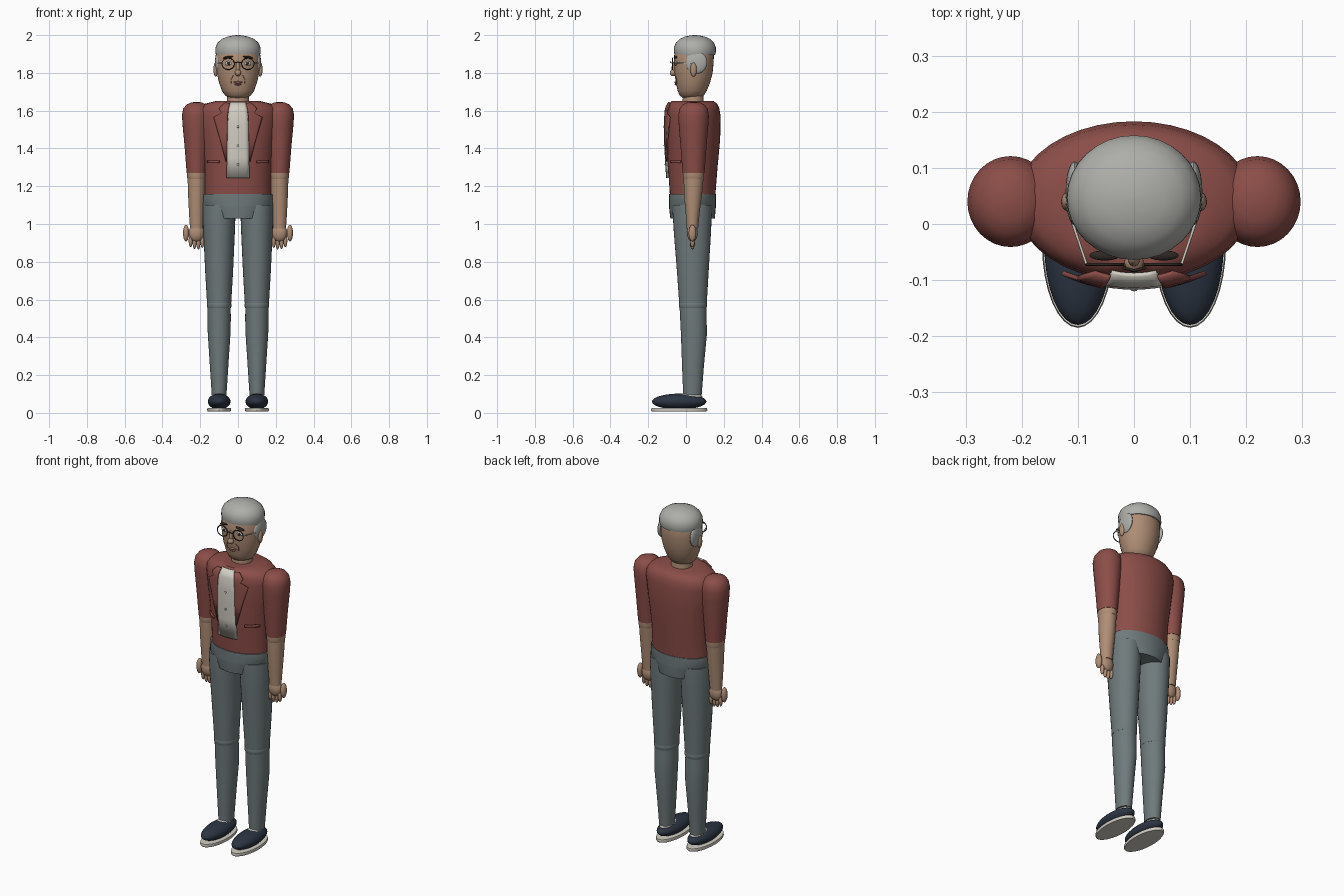
import bpy, bmesh, math
from mathutils import Vector, Matrix


def material(name, r, g, b):
    m = bpy.data.materials.new(name)
    m.diffuse_color = (r, g, b, 1)
    return m


RED = material("red_cloth", .26, .075, .065)
GREY = material("trouser_cloth", .16, .195, .20)
SKIN = material("skin", .43, .27, .18)
HAIR = material("grey_hair", .42, .42, .40)
WHITE = material("off_white", .65, .62, .55)
NAVY = material("navy", .025, .035, .055)
DARK = material("dark", .03, .022, .018)
LIP = material("lip", .35, .16, .13)
EYE = material("eye_white", .8, .8, .78)


def finish(name, bm, mat, angle=40):
    bmesh.ops.recalc_face_normals(bm, faces=bm.faces)
    me = bpy.data.meshes.new(name)
    bm.to_mesh(me)
    bm.free()
    me.materials.append(mat)
    me.shade_smooth()
    me.set_sharp_from_angle(angle=math.radians(angle))
    ob = bpy.data.objects.new(name, me)
    bpy.context.collection.objects.link(ob)
    return ob


def loft(name, rings, mat, cx=0, segs=32):
    """Stack of elliptical rings (z, centre y, rx, ry), capped at both ends."""
    bm = bmesh.new()
    loops = []
    for z, cy, rx, ry in rings:
        loops.append([bm.verts.new((cx + rx * math.cos(t), cy + ry * math.sin(t), z))
                      for t in (2 * math.pi * i / segs for i in range(segs))])
    for a, b in zip(loops, loops[1:]):
        for i in range(segs):
            j = (i + 1) % segs
            bm.faces.new((a[i], a[j], b[j], b[i]))
    bm.faces.new(loops[0])
    bm.faces.new(loops[-1])
    return finish(name, bm, mat)


def ball(name, loc, size, mat, tilt=0, segs=20):
    """Ellipsoid with half sizes, tilted about y."""
    bm = bmesh.new()
    bmesh.ops.create_uvsphere(bm, u_segments=segs, v_segments=segs // 2 + 2, radius=1)
    bm.transform(Matrix.Translation(loc) @ Matrix.Rotation(tilt, 4, 'Y') @ Matrix.Diagonal((*size, 1)))
    return finish(name, bm, mat)


def wire(name, pts, r, mat, cyclic=False):
    cu = bpy.data.curves.new(name, 'CURVE')
    cu.dimensions = '3D'
    cu.bevel_depth = r
    cu.bevel_resolution = 2
    cu.use_fill_caps = True
    sp = cu.splines.new('POLY')
    sp.points.add(len(pts) - 1)
    for p, q in zip(sp.points, pts):
        p.co = (*q, 1)
    sp.use_cyclic_u = cyclic
    cu.materials.append(mat)
    ob = bpy.data.objects.new(name, cu)
    bpy.context.collection.objects.link(ob)


# jacket body
TORSO = [(1.15, .035, .175, .12), (1.30, .036, .178, .131), (1.45, .039, .195, .142),
         (1.57, .040, .212, .143), (1.61, .039, .208, .138), (1.635, .038, .18, .128), (1.65, .036, .12, .112)]
loft("jacket_body", TORSO, RED, segs=40)


def front_y(x, z, off):
    for a, b in zip(TORSO, TORSO[1:]):
        if a[0] <= z <= b[0]:
            t = (z - a[0]) / (b[0] - a[0])
            cy, rx, ry = (a[i] + t * (b[i] - a[i]) for i in (1, 2, 3))
            return cy - ry * math.sqrt(max(0, 1 - (x / rx) ** 2)) - off


def sheet(name, rows, off, mat, n=6):
    """Cloth panel lying on the jacket front, rows of (z, x start, x end)."""
    bm = bmesh.new()
    grid = []
    for z, x0, x1 in rows:
        xs = [x0 + (x1 - x0) * i / n for i in range(n + 1)]
        grid.append([bm.verts.new((x, front_y(x, z, off), z)) for x in xs])
    for a, b in zip(grid, grid[1:]):
        for i in range(n):
            bm.faces.new((a[i], a[i + 1], b[i + 1], b[i]))
    ob = finish(name, bm, mat)
    mod = ob.modifiers.new("thickness", 'SOLIDIFY')
    mod.thickness = .008
    mod.offset = 0


# shirt front and buttons
sheet("shirt_front", [(1.645, -.04, .04), (1.60, -.05, .05), (1.53, -.055, .055), (1.45, -.056, .056),
                      (1.35, -.058, .058), (1.245, -.06, .06)], .010, WHITE)
for z in (1.315, 1.415, 1.515):
    ball("shirt_button", (0, front_y(0, z, .014), z), (.006, .003, .006), HAIR, segs=12)

# head and neck
loft("neck", [(1.62, .038, .06, .058), (1.70, .038, .056, .053)], SKIN)
loft("head", [(1.668, .028, .045, .045), (1.68, .03, .068, .064), (1.705, .033, .085, .077),
              (1.75, .037, .101, .091), (1.80, .04, .112, .101), (1.85, .041, .116, .105),
              (1.90, .043, .115, .105), (1.94, .045, .10, .09)], SKIN)
loft("hair_cap", [(1.895, .047, .117, .107), (1.91, .047, .12, .111), (1.935, .047, .119, .111),
                  (1.96, .047, .108, .101), (1.98, .047, .085, .08), (1.992, .047, .055, .053),
                  (1.998, .047, .026, .025), (2.0, .047, .004, .004)], HAIR)
ball("nose", (0, -.068, 1.80), (.017, .018, .017), SKIN)
ball("nose_bridge", (0, -.062, 1.825), (.011, .014, .037), SKIN)
ball("upper_lip", (0, -.053, 1.750), (.024, .008, .006), LIP)
ball("lower_lip", (0, -.051, 1.740), (.018, .009, .006), LIP)
wire("glasses_bridge", [(-.02, -.078, 1.853), (0, -.083, 1.858), (.02, -.078, 1.853)], .0025, DARK)

# hips
loft("hips", [(1.03, .035, .14, .118), (1.09, .034, .178, .124), (1.10, .034, .188, .124), (1.158, .034, .184, .124)], GREY)

for s in (-1, 1):
    # face details
    ball("ear", (s * .118, .04, 1.818), (.012, .017, .038), SKIN)
    ball("side_hair", (s * .106, .055, 1.855), (.016, .057, .06), HAIR)
    ball("eye", (s * .05, -.053, 1.85), (.02, .008, .012), EYE)
    ball("pupil", (s * .05, -.060, 1.85), (.008, .004, .008), DARK, segs=12)
    ball("eyebrow", (s * .052, -.056, 1.883), (.028, .009, .006), DARK, tilt=s * .15)
    wire("cheek_line", [(s * .026, -.058, 1.785), (s * .038, -.050, 1.765), (s * .037, -.047, 1.745)], .002, LIP)
    wire("glasses_rim", [(s * .052 + .033 * math.cos(t), -.072, 1.848 + .030 * math.sin(t))
                         for t in (math.pi * i / 12 for i in range(24))], .0025, DARK, True)
    wire("glasses_temple", [(s * .085, -.071, 1.853), (s * .119, .03, 1.85)], .0025, WHITE)

    # lapel and pocket
    sheet("lapel", [(1.64, s * .042, s * .07), (1.61, s * .05, s * .10), (1.588, s * .053, s * .088),
                    (1.565, s * .055, s * .128), (1.45, s * .057, s * .095), (1.33, s * .059, s * .063)], .013, RED)
    sheet("pocket_welt", [(1.335, s * .10, s * .162), (1.322, s * .10, s * .162)], .005, RED)

    # arm
    ax = s * .22
    loft("sleeve", [(1.27, .04, .052, .058), (1.40, .04, .062, .068), (1.52, .04, .073, .078),
                    (1.575, .04, .077, .081), (1.61, .04, .07, .075), (1.632, .04, .053, .058),
                    (1.643, .04, .03, .033), (1.646, .04, .006, .006)], RED, ax)
    loft("elbow_band", [(1.238, .04, .046, .053), (1.248, .04, .05, .056), (1.272, .04, .05, .056)], SKIN, ax)
    loft("forearm", [(.975, .034, .034, .03), (1.05, .035, .039, .036), (1.15, .037, .044, .047),
                     (1.245, .04, .047, .053)], SKIN, ax)
    ball("palm", (ax, .034, .953), (.041, .028, .048), SKIN)
    ball("thumb", (s * .275, .034, .952), (.016, .02, .044), SKIN)
    for i, d in enumerate((.002, -.006, -.004, .006)):
        ball("finger", (ax - .031 + .0207 * (i if s > 0 else 3 - i) * 1, .034, .905 + d),
             (.0105, .013, .034), SKIN, segs=14)

    # leg
    lx = s * .10
    loft("thigh", [(.58, .037, .064, .073), (.75, .036, .074, .084), (.95, .034, .083, .098),
                   (1.06, .033, .087, .104), (1.10, .033, .086, .104)], GREY, lx)
    loft("knee_band", [(.555, .037, .062, .071), (.562, .037, .065, .074), (.578, .037, .065, .074),
                       (.587, .037, .062, .071)], GREY, lx)
    loft("shin", [(.095, .034, .039, .049), (.25, .037, .049, .058), (.42, .042, .060, .069),
                  (.50, .039, .062, .070), (.56, .037, .061, .071)], GREY, lx)

    # shoe
    ball("shoe_upper", (lx, -.036, .06), (.060, .144, .042), NAVY, segs=32)
    ball("sock", (lx, .012, .086), (.036, .075, .019), WHITE)
    loft("shoe_sole", [(0.008, -.036, .061, .145), (.014, -.036, .064, .149), (.026, -.036, .062, .147)], WHITE, lx)
